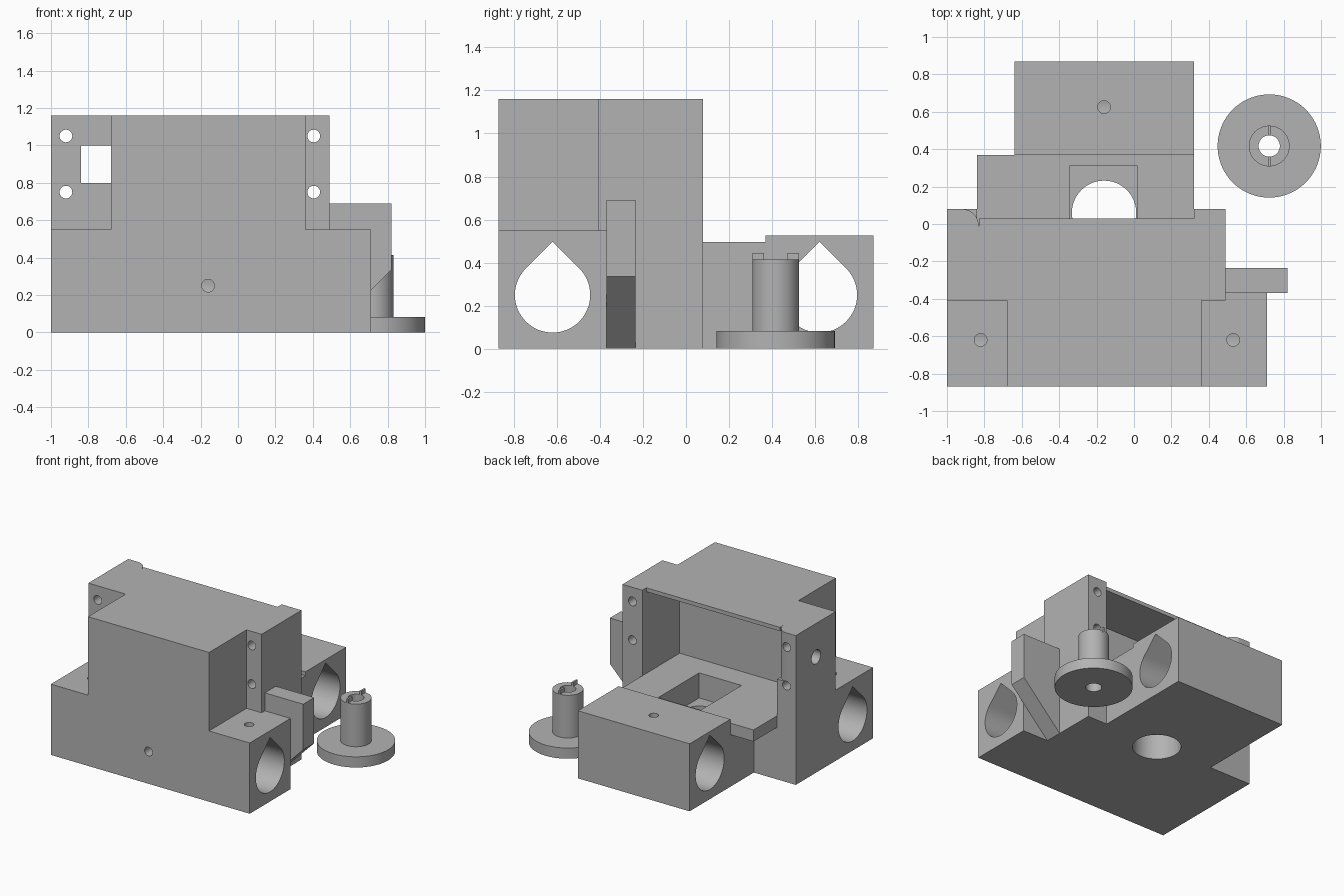
import bpy, bmesh, math
from mathutils import Vector

if "Cube" in bpy.data.objects:
    bpy.data.objects.remove(bpy.data.objects["Cube"])

grey = bpy.data.materials.new("plain grey")
grey.diffuse_color = (0.45, 0.45, 0.45, 1)
grey.use_nodes = True
grey.node_tree.nodes["Principled BSDF"].inputs["Base Color"].default_value = grey.diffuse_color

# Maps a 2D profile point and a depth to 3D for each extrusion axis
AXES = {
    "X": lambda a, b, d: Vector((d, a, b)),
    "Y": lambda a, b, d: Vector((a, d, b)),
    "Z": lambda a, b, d: Vector((a, b, d)),
}


def prism(name, axis, profile, start, end):
    """Extrude a closed 2D profile along an axis."""
    bm = bmesh.new()
    place = AXES[axis]
    face = bm.faces.new([bm.verts.new(place(a, b, start)) for a, b in profile])
    moved = bmesh.ops.extrude_face_region(bm, geom=[face])["geom"]
    verts = [v for v in moved if isinstance(v, bmesh.types.BMVert)]
    bmesh.ops.translate(bm, verts=verts, vec=place(0, 0, end - start))
    bmesh.ops.recalc_face_normals(bm, faces=bm.faces)
    mesh = bpy.data.meshes.new(name)
    bm.to_mesh(mesh)
    bm.free()
    mesh.materials.append(grey)
    ob = bpy.data.objects.new(name, mesh)
    bpy.context.collection.objects.link(ob)
    return ob


def box(name, x, y, z):
    return prism(name, "Z", [(x[0], y[0]), (x[1], y[0]), (x[1], y[1]), (x[0], y[1])], *z)


def arc(cx, cy, r, a0, a1, n):
    return [(cx + r * math.cos(math.radians(a0 + (a1 - a0) * i / n)),
             cy + r * math.sin(math.radians(a0 + (a1 - a0) * i / n))) for i in range(n + 1)]


def cylinder(name, axis, a, b, r, start, end, n=48):
    return prism(name, axis, arc(a, b, r, 0, 360, n)[:-1], start, end)


def teardrop(name, y, z, r, x0, x1):
    return prism(name, "X", arc(y, z, r, 135, 405, 48) + [(y, z + r * math.sqrt(2))], x0, x1)


def combine(target, other, operation):
    """Apply a boolean and remove the helper object."""
    mod = target.modifiers.new("boolean", "BOOLEAN")
    mod.operation, mod.object, mod.solver = operation, other, "EXACT"
    bpy.context.view_layer.objects.active = target
    bpy.ops.object.modifier_apply(modifier=mod.name)
    bpy.data.objects.remove(other)


def smooth(ob):
    bpy.ops.object.select_all(action="DESELECT")
    ob.select_set(True)
    bpy.context.view_layer.objects.active = ob
    bpy.ops.object.shade_smooth_by_angle(angle=math.radians(30))


# Carriage body: main housing plus its joined blocks
body = box("carriage_body", (-1, 0.49), (-0.41, 0.08), (0, 1.16))
solids = [
    box("front_block", (-1, 0.71), (-0.87, -0.37), (0, 0.55)),
    box("front_tower", (-0.68, 0.36), (-0.87, -0.40), (0, 1.16)),
    prism("rear_block", "X", [(0, 0), (0.87, 0), (0.87, 0.525), (0.37, 0.525),
                              (0.37, 0.495), (0, 0.495)], -0.64, 0.32),
    box("floor_slab", (-0.84, 0.32), (0, 0.37), (0.405, 0.495)),
    prism("side_bracket", "Y", [(0.45, 0), (0.49, 0), (0.82, 0.335), (0.82, 0.69),
                                (0.45, 0.69)], -0.37, -0.235),
]
for part in solids:
    combine(body, part, "UNION")

# Motor cavity, open to the rear with a thin roof set back from the side walls
cutters = [
    prism("cavity", "X", [(-0.38, 0.495), (0.2, 0.495), (0.2, 1.3), (0.03, 1.3),
                          (0.03, 1.13), (-0.38, 1.13)], -0.84, 0.32),
    # Window, floor pocket and nozzle hole
    box("window", (-0.84, -0.68), (-0.5, -0.3), (0.8, 1.0)),
    box("pocket", (-0.345, 0.02), (-0.19, 0.31), (0.3, 0.6)),
    cylinder("nozzle_hole", "Z", -0.16, 0.06, 0.172, -0.1, 0.4),
    # Rod channels
    teardrop("front_rod", -0.62, 0.25, 0.175, -1.1, 0.8),
    teardrop("rear_rod", 0.62, 0.25, 0.175, -0.8, 0.5),
    # Clamp screw holes and wire hole
    cylinder("front_screw", "Y", -0.16, 0.25, 0.034, -1, -0.7, 24),
    cylinder("rear_screw", "Z", -0.16, 0.625, 0.034, 0.35, 0.7, 24),
    cylinder("wire_hole", "X", -0.17, 0.9, 0.055, -1.1, -0.8, 24),
    # Rounded inner corner of the left wall
    prism("corner", "Z", arc(-0.92, -0.01, 0.09, 0, 90, 10) + [(-0.92, 0.1), (-0.83, 0.1)],
          0.78, 1.2),
]
cutters += [cylinder("top_screw", "Z", x, -0.62, 0.034, 0.3, 0.7, 24) for x in (-0.82, 0.53)]
cutters += [cylinder("motor_screw", "Y", x, z, 0.034, -0.6, 0.2, 24)
            for x in (-0.92, 0.405) for z in (0.75, 1.05)]
for cutter in cutters:
    combine(body, cutter, "DIFFERENCE")
smooth(body)

# Loose flanged bushing with two thin drive keys
cx, cy = 0.723, 0.417
bushing = cylinder("bushing", "Z", cx, cy, 0.276, 0, 0.083, 72)
combine(bushing, cylinder("post", "Z", cx, cy, 0.109, 0.04, 0.415), "UNION")
combine(bushing, cylinder("bore", "Z", cx, cy, 0.057, -0.1, 0.6), "DIFFERENCE")
smooth(bushing)
for side, name in ((-1, "front_key"), (1, "rear_key")):
    ys = sorted((cy + side * 0.055, cy + side * 0.109))
    box(name, (cx - 0.007, cx + 0.007), ys, (0.40, 0.445))
